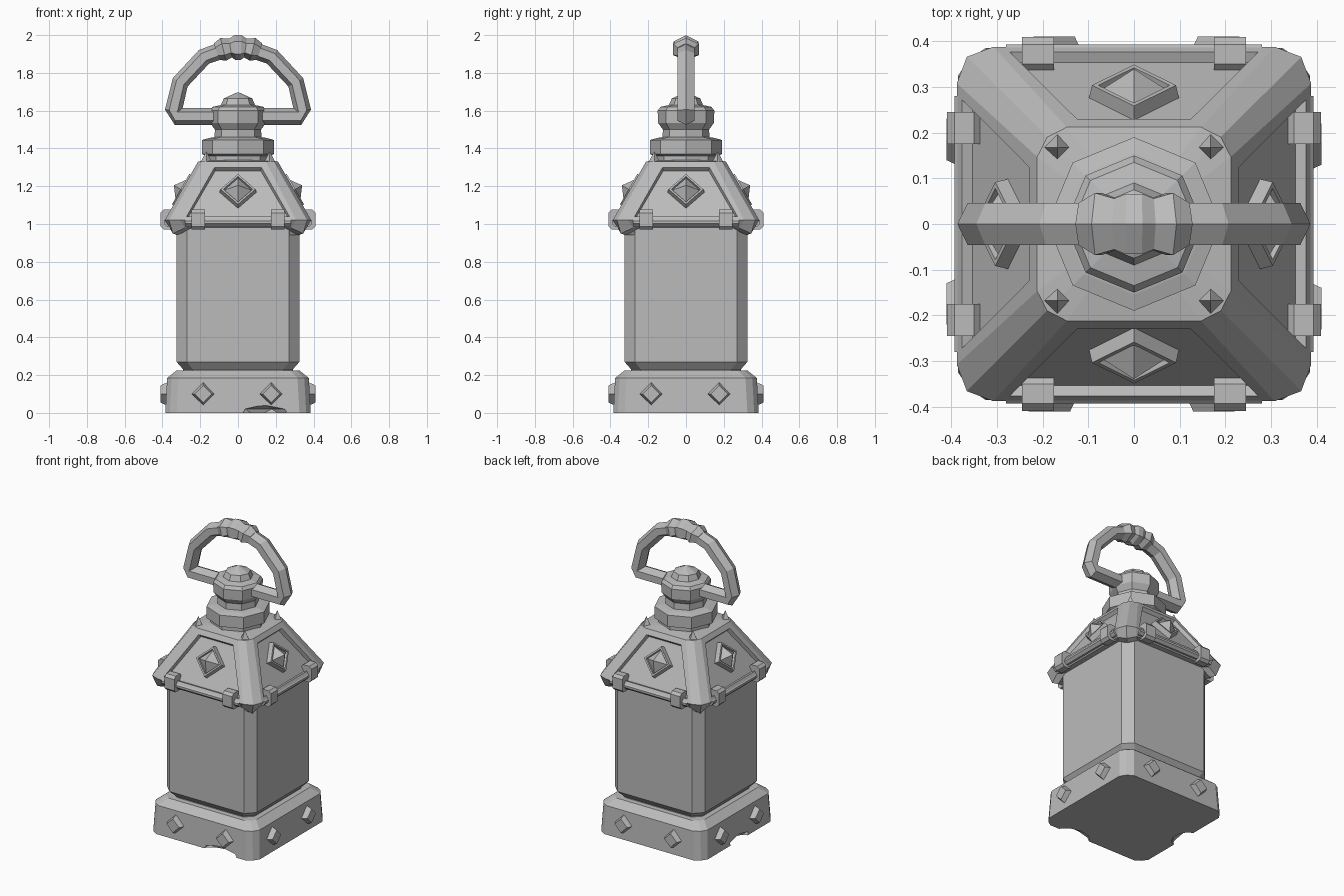
import bpy, bmesh
from math import pi, cos, sin, atan2
from mathutils import Matrix, Vector

old = bpy.data.objects.get("Cube")
if old:
    bpy.data.objects.remove(old)

GREY = (0.5, 0.5, 0.5, 1)
metal = bpy.data.materials.new("grey_metal")
metal.use_nodes = True
metal.diffuse_color = GREY
metal.node_tree.nodes["Principled BSDF"].inputs["Base Color"].default_value = GREY


def finish(name, bm):
    bmesh.ops.recalc_face_normals(bm, faces=bm.faces)
    mesh = bpy.data.meshes.new(name)
    bm.to_mesh(mesh)
    bm.free()
    mesh.materials.append(metal)
    obj = bpy.data.objects.new(name, mesh)
    bpy.context.collection.objects.link(obj)
    return obj


def skin(bm, rings, closed=False):
    """Bridge equal-length point rings; cap the ends unless closed."""
    loops = [[bm.verts.new(p) for p in ring] for ring in rings]
    pairs = list(zip(loops, loops[1:]))
    if closed:
        pairs.append((loops[-1], loops[0]))
    for a, b in pairs:
        n = len(a)
        for i in range(n):
            j = (i + 1) % n
            bm.faces.new((a[i], a[j], b[j], b[i]))
    if not closed:
        bm.faces.new(loops[0][::-1])
        bm.faces.new(loops[-1])


def square_ring(half, cut, nose, z, drop=0):
    """Square with cut corners; nose is how far the corner tip is pulled in."""
    pts = []
    for k in range(4):
        turn = Matrix.Rotation(k * pi / 2, 3, 'Z')
        for x, y, dz in ((half, half - cut, 0), (half - nose, half - nose, drop),
                         (half - cut, half, 0)):
            pts.append(turn @ Vector((x, y, z - dz)))
    return pts


def square_tower(name, rows):
    bm = bmesh.new()
    skin(bm, [square_ring(*row) for row in rows])
    return finish(name, bm)


def on_four_sides(obj):
    """Repeat a part made for the front on the other three sides."""
    base = obj.name
    for k, side in enumerate(("left", "back", "right"), 1):
        copy = bpy.data.objects.new(f"{base}_{side}", obj.data)
        copy.matrix_world = Matrix.Rotation(k * pi / 2, 4, 'Z') @ obj.matrix_world
        bpy.context.collection.objects.link(copy)
    obj.name = base + "_front"


def sweep(name, path, sides=6):
    """Tube along (x, z, radius, half depth) points in the xz plane."""
    bm = bmesh.new()
    rings = []
    for i, (x, z, r, d) in enumerate(path):
        a, b = path[max(i - 1, 0)], path[min(i + 1, len(path) - 1)]
        t = Vector((b[0] - a[0], 0, b[1] - a[1])).normalized()
        n = Vector((-t.z, 0, t.x))
        ring = []
        for k in range(sides):
            ang = 2 * pi * k / sides
            ring.append(Vector((x, 0, z)) + n * r * cos(ang)
                        + Vector((0, d * sin(ang) / sin(pi / 3), 0)))
        rings.append(ring)
    skin(bm, rings)
    return finish(name, bm)


# Base with chipped lower edges
base = square_tower("base", [(.385, .06, .024, 0), (.375, .06, .024, .185),
                             (.325, .05, .02, .225)])
for i, (x, y, sx, sy) in enumerate(((.14, -.4, .14, .09), (-.4, .0, .09, .11))):
    bm = bmesh.new()
    bmesh.ops.create_icosphere(bm, subdivisions=1, radius=1)
    bm.transform(Matrix.Translation((x, y, 0)) @ Matrix.Diagonal((sx, sy, .045, 1)))
    chip = finish(f"chip_cutter_{i}", bm)
    chip.hide_render = True
    chip.hide_viewport = True
    mod = base.modifiers.new("chip", 'BOOLEAN')
    mod.operation, mod.object, mod.solver = 'DIFFERENCE', chip, 'EXACT'

# Lantern body
square_tower("body", [(.29, .05, .025, .2), (.29, .05, .025, .23),
                      (.325, .055, .0275, .27), (.325, .055, .0275, 1.0)])

# Roof with sunken panels and drooping corners
bm = bmesh.new()
skin(bm, [square_ring(*row) for row in (
    (.325, .08, .005, .98, .04), (.36, .08, .015, .98, .03), (.388, .08, .022, 1.02),
    (.212, .065, .022, 1.33), (.15, .05, .02, 1.34))])
bmesh.ops.recalc_face_normals(bm, faces=bm.faces)
panels = []
for f in bm.faces:
    c = f.calc_center_median()
    if 1.1 < c.z < 1.25 and min(abs(c.x), abs(c.y)) < .02:
        panels.append(f)
bmesh.ops.inset_individual(bm, faces=panels, thickness=.042)
bmesh.ops.inset_individual(bm, faces=panels, thickness=.008, depth=-.024)
finish("roof", bm)

# Spikes at the upper roof corners
for sx in (-1, 1):
    for sy in (-1, 1):
        bm = bmesh.new()
        bmesh.ops.create_cone(bm, segments=4, radius1=.062, radius2=0, depth=.12, cap_ends=True)
        bm.transform(Matrix.Translation((sx * .168, sy * .168, 1.325)))
        finish("roof_spike", bm)

# Edge rods and the clips that hold them
for name, x, size, centre in (("edge_rod", 0, (.56, .05, .045), (-.368, 1.01)),
                              ("clip_a", -.21, (.07, .075, .105), (-.372, 1.023)),
                              ("clip_b", .21, (.07, .075, .105), (-.372, 1.023))):
    bm = bmesh.new()
    bmesh.ops.create_cube(bm, size=1)
    bm.transform(Matrix.Translation((x, *centre)) @ Matrix.Diagonal((*size, 1)))
    long_edges = [e for e in bm.edges
                  if abs(e.verts[0].co.x - e.verts[1].co.x) > .01]
    bmesh.ops.bevel(bm, geom=long_edges, offset=.016, segments=1, affect='EDGES')
    on_four_sides(finish(name, bm))


def diamond(name, r1, r2, height, place, gem=0):
    """Four-sided stud, with an optional sunken pyramid gem on top."""
    bm = bmesh.new()
    bmesh.ops.create_cone(bm, segments=4, radius1=r1, radius2=r2, depth=height, cap_ends=True)
    if gem:
        top = [max(bm.faces, key=lambda f: f.calc_center_median().z)]
        bmesh.ops.inset_individual(bm, faces=top, thickness=.014)
        bmesh.ops.inset_individual(bm, faces=top, thickness=.003, depth=-.014)
        tip = bmesh.ops.poke(bm, faces=top)["verts"]
        for v in tip:
            v.co.z += gem
    bm.transform(place)
    on_four_sides(finish(name, bm))


# Studs on the base
for name, x in (("base_stud_a", -.185), ("base_stud_b", .175)):
    diamond(name, .068, .045, .05,
            Matrix.Translation((x, -.386, .1)) @ Matrix.Rotation(pi / 2, 4, 'X'))

# Gems on the roof panels
tilt = atan2(.31, .176)
diamond("roof_gem", .102, .092, .05,
        Matrix.Translation((0, -.282, 1.172)) @ Matrix.Rotation(tilt, 4, 'X'), gem=.055)

# Collar, neck, cap and domed top
bm = bmesh.new()
profile = ((.165, 1.31), (.165, 1.36), (.19, 1.37), (.19, 1.445), (.155, 1.455),
           (.125, 1.46), (.122, 1.5), (.148, 1.535), (.15, 1.6), (.135, 1.62),
           (.09, 1.63), (.075, 1.665), (.004, 1.697))
skin(bm, [[(r * cos(k * pi / 4), r * sin(k * pi / 4), z) for k in range(8)]
          for r, z in profile])
finish("neck_and_cap", bm)

# Carrying handle
half = ((.1, 1.57), (.33, 1.57), (.342, 1.6), (.306, 1.75), (.18, 1.885), (.07, 1.925))
loop = [(x, z, .045, .046) for x, z in half]
loop += [(-x, z, r, d) for x, z, r, d in reversed(loop)]
sweep("handle", loop)

# Ridged grip on top of the handle
ridges = ((.115, .045, .046), (.078, .062, .068), (.04, .05, .056), (.016, .066, .066))
grip = [(x, 1.934 - 1.6 * x * x, r, d) for x, r, d in ridges]
grip += [(-x, z, r, d) for x, z, r, d in reversed(grip)]
sweep("grip", grip)
